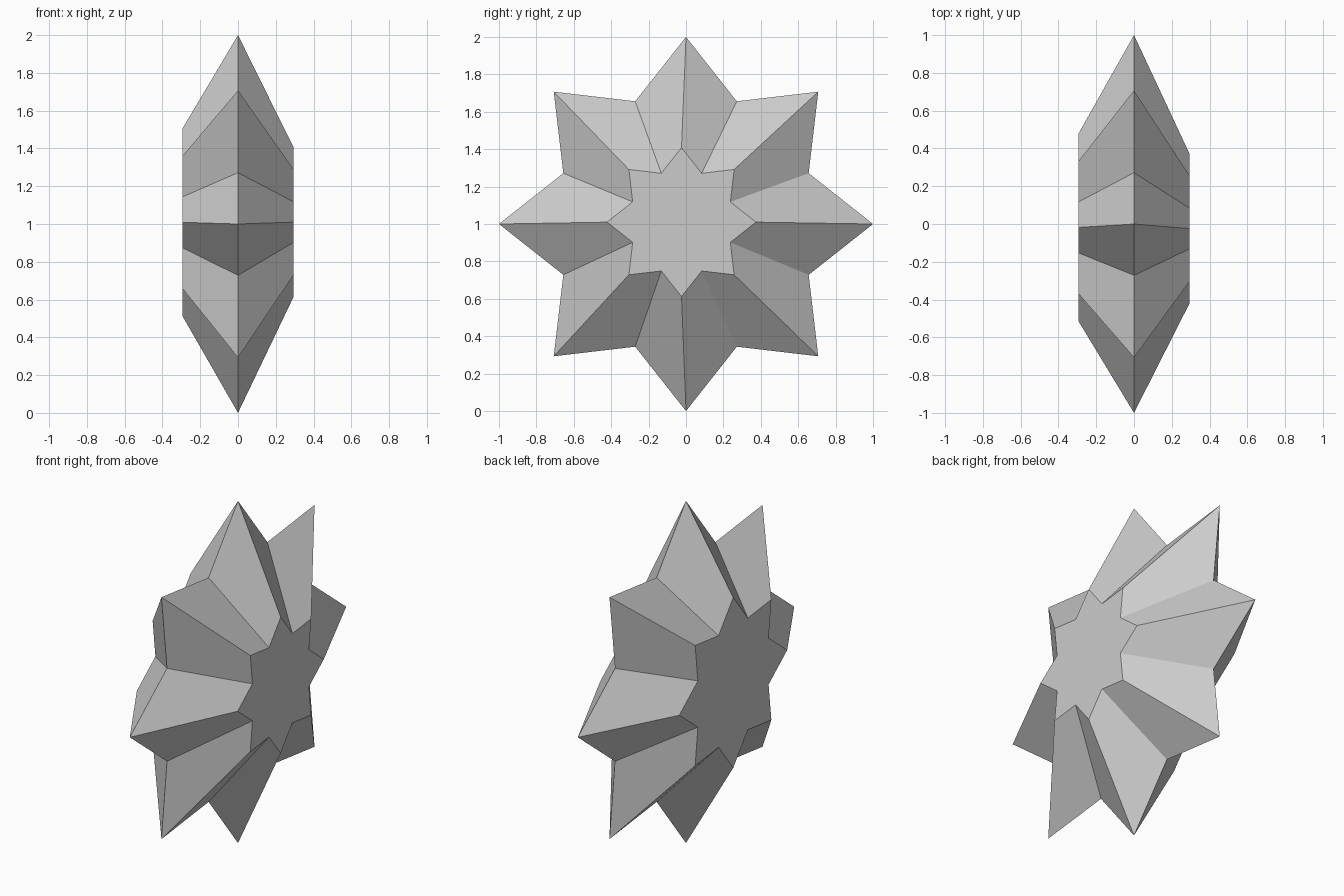
import bpy, bmesh
from math import sin, cos, pi

if "Cube" in bpy.data.objects:
    bpy.data.objects.remove(bpy.data.objects["Cube"])

POINTS = 8
VALLEY = 0.71  # valley radius relative to tip radius


def star_ring(bm, x, cy, cz, radius):
    """Star outline in the plane at x, first tip pointing up."""
    ring = []
    for i in range(POINTS * 2):
        a = i * pi / POINTS
        r = radius * (VALLEY if i % 2 else 1.0)
        ring.append(bm.verts.new((x, cy + r * sin(a), cz + r * cos(a))))
    return ring


bm = bmesh.new()
# Small star cap, wide middle star, smaller star cap
rings = [star_ring(bm, *spec) for spec in (
    (-0.293, -0.018, 1.009, 0.498),
    (0.0, 0.0, 1.0, 1.0),
    (0.293, -0.024, 1.010, 0.398),
)]

# Sloping facets between neighbouring rings
for a, b in zip(rings, rings[1:]):
    n = len(a)
    for i in range(n):
        j = (i + 1) % n
        bm.faces.new((a[i], a[j], b[j], b[i]))

# Flat star-shaped end caps
bm.faces.new(rings[0])
bm.faces.new(rings[-1])
bmesh.ops.recalc_face_normals(bm, faces=bm.faces)

mesh = bpy.data.meshes.new("star_body")
bm.to_mesh(mesh)
bm.free()
bpy.context.collection.objects.link(bpy.data.objects.new("star_body", mesh))
